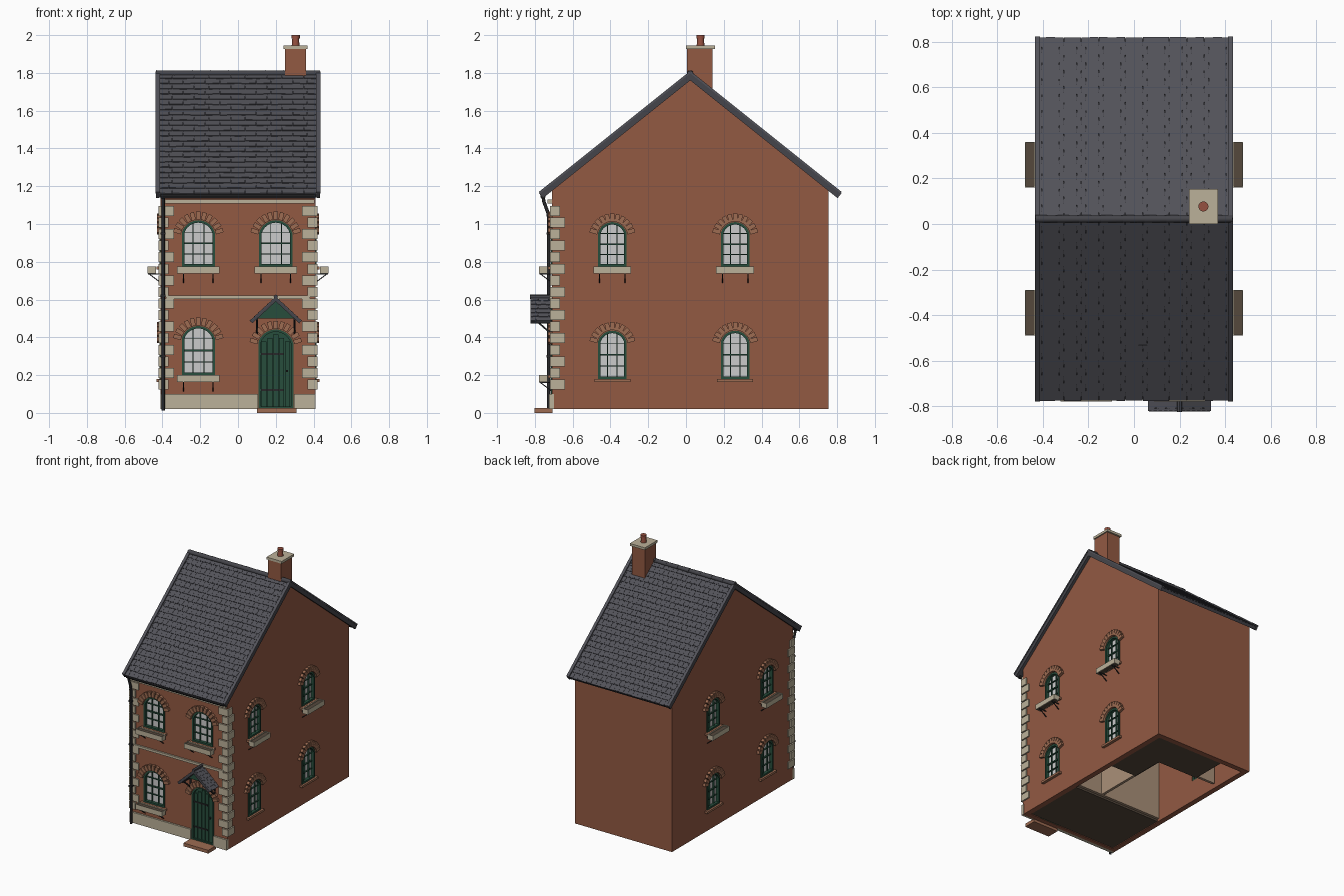
import bpy, bmesh, random
from math import sin, cos, asin, atan2, pi, hypot
from mathutils import Matrix, Vector

if "Cube" in bpy.data.objects:
    bpy.data.objects.remove(bpy.data.objects["Cube"])

random.seed(4)
I = Matrix.Identity(4)
T = Matrix.Translation
def RX(a): return Matrix.Rotation(a, 4, 'X')
def RY(a): return Matrix.Rotation(a, 4, 'Y')
def RZ(a): return Matrix.Rotation(a, 4, 'Z')

BRICK, ARCH = (.29, .10, .055), (.34, .15, .085)
CREAM, SLATE, SLATE2 = (.50, .44, .32), (.085, .085, .10), (.06, .06, .07)
GREEN, GLASS, IRON = (.02, .075, .045), (.62, .62, .62), (.02, .02, .022)
BROWN, BEIGE, POT = (.09, .065, .045), (.40, .28, .19), (.30, .08, .05)
parts, mats = {}, {}

def part(name, color):
    return parts.setdefault(name, (bmesh.new(), color))[0]

def box(bm, c, s, M=I):
    bmesh.ops.create_cube(bm, size=1, matrix=M @ T(c) @ Matrix.Diagonal((*s, 1)))

def prism(bm, pts, y0, y1, M=I):
    a = [bm.verts.new(M @ Vector((x, y0, z))) for x, z in pts]
    b = [bm.verts.new(M @ Vector((x, y1, z))) for x, z in pts]
    bm.faces.new(a)
    bm.faces.new(b[::-1])
    for i in range(len(pts)):
        bm.faces.new((a[i - 1], b[i - 1], b[i], a[i]))

def ring(bm, outer, inner, y0, y1, M):
    loops = [[bm.verts.new(M @ Vector((x, y, z))) for x, z in p]
             for p, y in ((outer, y0), (inner, y0), (inner, y1), (outer, y1))]
    for k in range(4):
        a, b = loops[k - 1], loops[k]
        for i in range(len(a)):
            bm.faces.new((a[i - 1], b[i - 1], b[i], a[i]))

def rod(bm, p, q, t, M=I):
    p, q = Vector(p), Vector(q)
    d = q - p
    box(bm, (0, 0, 0), (t, t, d.length), M @ T((p + q) / 2) @ d.to_track_quat('Z', 'Y').to_matrix().to_4x4())

def cyl(bm, M, r1, r2, h, n=16):
    bmesh.ops.create_cone(bm, cap_ends=True, segments=n, radius1=r1, radius2=r2, depth=h, matrix=M)

def arch(w, h, z0=0, n=12):
    a = w / 2
    R = a * 1.5625 / 1.5
    f = asin(a / R)
    arc = [(R * sin(f - 2 * f * i / n), z0 + h - R + R * cos(f - 2 * f * i / n)) for i in range(n + 1)]
    return [(-a, z0), (a, z0)] + arc

def make(name, bm, color):
    bmesh.ops.recalc_face_normals(bm, faces=bm.faces)
    me = bpy.data.meshes.new(name)
    bm.to_mesh(me)
    ob = bpy.data.objects.new(name, me)
    bpy.context.collection.objects.link(ob)
    if color not in mats:
        mats[color] = bpy.data.materials.new("paint_%d" % len(mats))
        mats[color].diffuse_color = (*color, 1)
    me.materials.append(mats[color])
    return ob

cut = bmesh.new()

# brick arch and cut-out shared by windows and door
def opening(M, w, h):
    prism(cut, arch(w, h), -.05, .06, M)
    R = w / 2 * 1.5625 / 1.5
    for i in range(11):
        a = -1.28 + 2.56 * i / 10
        box(part("brick_arches", ARCH), (0, -.006, R + .024), (.023, .028, .042), M @ T((0, 0, h - R)) @ RY(a))
    ring(part("opening_frames", GREEN), arch(w, h), arch(w - .026, h - .026, .013), -.006, .035, M)

def window(M, w, h, planter):
    opening(M, w, h)
    prism(part("window_glass", GLASS), arch(w - .01, h - .01, .005), .018, .024, M)
    bars = part("window_bars", GREEN)
    for x in (-w / 6, w / 6):
        box(bars, (x, .013, h / 2 - .005), (.005, .012, h - .015), M)
    for k, t in ((.27, .005), (.5, .009), (.74, .005)):
        box(bars, (0, .013, h * k), (w - .015, .012, t), M)
    box(part("brick_sills", ARCH), (0, -.005, -.008), (w + .04, .032, .016), M)
    if planter:
        pl, L = part("window_planters", CREAM), w + .045
        for y in (-.027, -.067):
            box(pl, (0, y, -.018), (L, .005, .038), M)
        for s in (-1, 1):
            box(pl, (s * L / 2, -.047, -.018), (.005, .045, .038), M)
            br = part("planter_brackets", IRON)
            rod(br, (s * w * .45, 0, -.04), (s * w * .45, -.066, -.04), .005, M)
            rod(br, (s * w * .45, 0, -.085), (s * w * .45, -.06, -.04), .005, M)
        box(part("planter_soil", BROWN), (0, -.047, -.021), (L, .038, .03), M)

# windows on front and both sides
for x, z, h in ((-.21, .775, .245), (.20, .775, .245), (-.21, .2, .26)):
    window(T((x, -.71, z)), .175, h, True)
for s in (-1, 1):
    for y in (-.39, .26):
        for z, h, p in ((.775, .235, True), (.18, .255, False)):
            window(T((s * .41, y, z)) @ RZ(s * pi / 2), .15, h, p)

# plank door with strap hinges and step
D = T((.2, -.71, .022))
opening(D, .185, .42)
prism(part("door", GREEN), arch(.17, .41, .005), .014, .03, D)
for i in range(5):
    x = (i - 2) * .031
    box(part("door_planks", GREEN), (x, .012, .2 - abs(x) * .3), (.027, .012, .385 - abs(x) * .6), D)
for z in (.1, .29):
    box(part("door_hinges", IRON), (-.02, .004, z), (.12, .006, .01), D)
box(part("door_hinges", IRON), (.06, 0, .2), (.012, .018, .012), D)
box(part("door_step", ARCH), (.205, -.755, .0125), (.21, .095, .025))

# stone trim
pl = part("plinth", CREAM)
box(pl, (-.153, -.712, .06), (.516, .024, .08))
box(pl, (.354, -.712, .06), (.114, .024, .08))
box(part("string_course", CREAM), (0, -.713, .613), (.76, .02, .018))
box(part("cornice", CREAM), (0, -.717, 1.12), (.81, .03, .022))
for s in (-1, 1):
    for i in range(16):
        k = .08 if i % 2 == 0 else .053
        j = .133 - k
        box(part("quoins", CREAM), (s * (.42 - j / 2), -.72 + k / 2, .15 + i * .0613), (j, k, .053))

# brick shell
def gable(d, z0):
    top = 1.77 - d * .8
    return [(-.71 + d, z0), (.755 - d, z0), (.755 - d, top - .797 * (.7325 - d)),
            (.0225, top), (-.71 + d, top - .797 * (.7325 - d))]
bm = bmesh.new()
prism(bm, gable(0, .02), -.41, .41, RZ(pi / 2))
walls = make("brick_walls", bm, BRICK)
inner = bmesh.new()
prism(inner, gable(.04, -.1), -.37, .37, RZ(pi / 2))
cutters = [make("room_cutter", inner, BRICK), make("opening_cutter", cut, BRICK)]
for c in cutters:
    m = walls.modifiers.new(c.name, 'BOOLEAN')
    m.operation, m.solver, m.object = 'DIFFERENCE', 'EXACT', c
    c.hide_render = True
me = bpy.data.meshes.new_from_object(walls.evaluated_get(bpy.context.evaluated_depsgraph_get()))
walls.modifiers.clear()
walls.data = me
for c in cutters:
    bpy.data.objects.remove(c)

# inside floors and partitions
fl, pa = part("floors", BROWN), part("partitions", BEIGE)
box(fl, (0, -.43, .035), (.74, .48, .02))
box(fl, (.09, .58, .035), (.56, .27, .02))
box(fl, (.26, .32, .035), (.22, .25, .02))
box(fl, (0, .0225, .6), (.74, 1.385, .02))
box(pa, (0, -.18, .315), (.74, .02, .55))
box(pa, (.14, .13, .315), (.02, .6, .55))
box(pa, (-.1, .44, .315), (.5, .02, .55))

# slated slopes
def slope(name, M, L, hw, rows, cols, t):
    box(part(name + "_boards", SLATE2), (0, -L / 2, -t / 2 - .006), (2 * hw, L, t), M)
    bm, p, w = part(name + "_slates", SLATE), L / rows, 2 * hw / cols
    for r in range(rows):
        for c in range(cols + r % 2):
            x0 = max(-hw, -hw + (c - .5 * (r % 2)) * w)
            x1 = min(hw, -hw + (c + 1 - .5 * (r % 2)) * w)
            y = -L + (r + .55) * p + random.uniform(-.002, .002)
            box(bm, (0, 0, 0), (x1 - x0 - .001, p * 1.15, .006), M @ T(((x0 + x1) / 2, y, -.004)) @ RX(-.09))

ang = atan2(.637, .797)
L = hypot(.637, .797)
for a in (0, pi):
    M = T((0, .0225, 1.80)) @ RZ(a) @ RX(ang)
    slope("roof", M, L, .425, 23, 22, .022)
    for s in (-1, 1):
        box(part("verge_boards", SLATE2), (s * .426, -L / 2, -.014), (.014, L + .006, .034), M)
        box(part("verge_caps", SLATE), (s * .425, -L / 2, .003), (.022, L, .01), M)
for i in range(9):
    cyl(part("ridge_tiles", SLATE2), T((-.384 + i * .096, .0225, 1.797)) @ RY(pi / 2), .017, .015, .098, 12)

# porch canopy
pa_, PL = atan2(.13, .14), .188
for a in (-pi / 2, pi / 2):
    slope("porch", T((.2, -.768, .617)) @ RZ(a) @ RX(pa_), PL, .055, 6, 4, .014)
cyl(part("porch_ridge", SLATE2), T((.2, -.768, .615)) @ RX(pi / 2), .011, .011, .115, 12)
prism(part("porch_gable", GREEN), [(.09, .5), (.31, .5), (.2, .6)], -.745, -.70)
for x in (.1, .3):
    b = part("porch_brackets", IRON)
    rod(b, (x, -.715, .41), (x, -.715, .505), .01)
    rod(b, (x, -.715, .495), (x, -.815, .495), .01)
    rod(b, (x, -.715, .42), (x, -.80, .495), .009)

# chimney
box(part("chimney_stack", BRICK), (.305, .073, 1.80), (.11, .135, .26))
box(part("chimney_cap", CREAM), (.305, .077, 1.935), (.128, .152, .018))
pot = part("chimney_pot", POT)
cyl(pot, T((.305, .077, 1.965)), .021, .017, .05)
cyl(pot, T((.305, .077, 1.991)), .022, .022, .018)

# gutter and downpipe
cyl(part("gutter", IRON), T((0, -.757, 1.148)) @ RY(pi / 2), .014, .014, .82, 12)
cu = bpy.data.curves.new("downpipe", 'CURVE')
cu.dimensions, cu.bevel_depth, cu.bevel_resolution = '3D', .009, 2
sp = cu.splines.new('POLY')
path = [(-.727, .012), (-.727, 1.03), (-.731, 1.06), (-.742, 1.09), (-.753, 1.12), (-.757, 1.15)]
sp.points.add(len(path) - 1)
for q, (y, z) in zip(sp.points, path):
    q.co = (-.396, y, z, 1)
pipe = bpy.data.objects.new("downpipe", cu)
bpy.context.collection.objects.link(pipe)
for z in (.3, .62, .95):
    box(part("pipe_clips", IRON), (-.396, -.725, z), (.026, .026, .012))

for name, (bm, color) in parts.items():
    ob = make(name, bm, color)
    if name in ("gutter", "chimney_pot", "ridge_tiles", "porch_ridge"):
        bpy.ops.object.select_all(action='DESELECT')
        ob.select_set(True)
        bpy.context.view_layer.objects.active = ob
        bpy.ops.object.shade_smooth_by_angle()
cu.materials.append(mats[IRON])

for m in bpy.data.materials:
    if m.users and not m.is_grease_pencil:
        m.use_nodes = True
        m.node_tree.nodes["Principled BSDF"].inputs["Base Color"].default_value = m.diffuse_color
